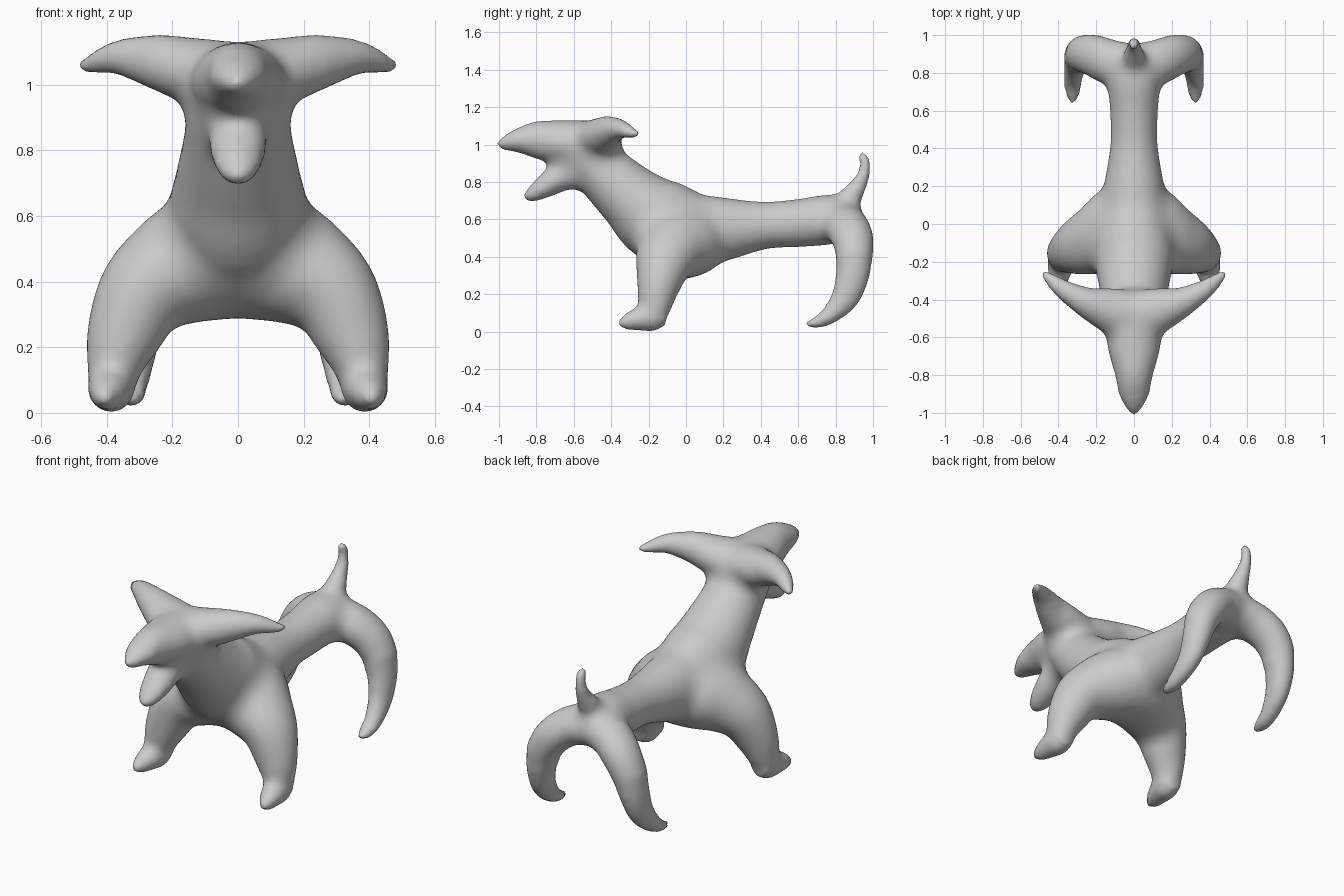
import bpy
import bmesh
import math
from mathutils import Vector

cube = bpy.data.objects.get("Cube")
if cube:
    bpy.data.objects.remove(cube, do_unlink=True)

X, Y, Z = Vector((1, 0, 0)), Vector((0, 1, 0)), Vector((0, 0, 1))
SIDES, STEPS = 24, 5
bm = bmesh.new()


def spline(pts):
    """Smooth interpolation of (x, y, z, half_a, half_b) sections."""
    p = [Vector(q) for q in pts]
    p = [2 * p[0] - p[1]] + p + [2 * p[-1] - p[-2]]
    out = []
    for a, b, c, d in zip(p, p[1:], p[2:], p[3:]):
        for i in range(STEPS):
            t = i / STEPS
            out.append(b + (c - a) * (t / 2) + (2 * a - 5 * b + 4 * c - d) * (t * t / 2)
                       + (3 * b - a - 3 * c + d) * (t ** 3 / 2))
    return out + [p[-2]]


def limb(pts, axis, mirror=False):
    """Loft ellipses along a path; half_a lies on the axis, half_b across it."""
    secs = spline(pts)
    for side in ((1, -1) if mirror else (1,)):
        rings = []
        for i, s in enumerate(secs):
            tangent = (secs[min(i + 1, len(secs) - 1)] - secs[max(i - 1, 0)]).to_3d()
            across = tangent.cross(axis).normalized()
            along = across.cross(tangent).normalized()
            ring = []
            for k in range(SIDES):
                a = math.tau * k / SIDES
                co = s.to_3d() + along * (s[3] * math.cos(a)) + across * (s[4] * math.sin(a))
                co.x *= side
                ring.append(bm.verts.new(co))
            rings.append(ring)
        faces = [bm.faces.new(rings[0]), bm.faces.new(rings[-1][::-1])]
        for r, q in zip(rings, rings[1:]):
            for k in range(SIDES):
                n = (k + 1) % SIDES
                faces.append(bm.faces.new((r[n], r[k], q[k], q[n])))
        bmesh.ops.recalc_face_normals(bm, faces=faces)


# Trunk and neck
limb([(0, .93, .58, .1, .07), (0, .8, .6, .14, .13), (0, .6, .58, .127, .128),
      (0, .42, .568, .125, .127), (0, .2, .548, .16, .172), (0, .03, .54, .19, .21),
      (0, -.15, .6, .215, .225), (0, -.3, .72, .19, .18), (0, -.43, .84, .165, .155),
      (0, -.54, .95, .15, .13), (0, -.62, 1, .1, .08)], X)
# Snout
limb([(0, -.45, .99, .16, .14), (0, -.65, 1.01, .14, .12), (0, -.8, 1.025, .1, .1),
      (0, -.9, 1.02, .08, .065), (0, -.97, 1.005, .045, .038), (0, -1.008, .995, .018, .016)], X)
# Lower jaw
limb([(0, -.5, .86, .1, .1), (0, -.64, .845, .09, .09), (0, -.74, .785, .082, .066),
      (0, -.82, .735, .058, .042), (0, -.862, .714, .022, .018)], X)
# Ears
limb([(0, -.5, 1.01, .12, .15), (.15, -.45, 1.045, .1, .115), (.25, -.415, 1.07, .084, .082),
      (.36, -.355, 1.083, .055, .055), (.44, -.295, 1.065, .032, .035),
      (.487, -.252, 1.055, .014, .014)], Z, True)
# Front legs
limb([(0, -.01, .5, .25, .21), (.1, -.045, .475, .235, .2), (.2, -.085, .43, .19, .175),
      (.29, -.12, .36, .152, .142), (.35, -.15, .23, .112, .114), (.376, -.165, .14, .09, .086),
      (.383, -.17, .08, .07, .072)], Y, True)
# Front feet
limb([(.383, -.11, .08, .05, .05), (.385, -.18, .08, .072, .079), (.395, -.26, .066, .062, .062),
      (.405, -.32, .05, .042, .042), (.41, -.364, .042, .016, .016)], X, True)
# Hips
limb([(0, .83, .59, .12, .11), (.12, .855, .565, .12, .105), (.21, .89, .5, .112, .1),
      (.268, .9, .41, .1, .092), (.285, .89, .33, .09, .08)], Y, True)
# Hind legs
limb([(.27, .9, .42, .09, .1), (.295, .89, .3, .075, .09), (.31, .85, .18, .06, .075),
      (.322, .77, .09, .05, .05), (.325, .7, .05, .042, .032), (.325, .642, .037, .02, .015)],
     X, True)
# Tail
limb([(0, .84, .66, .08, .08), (0, .895, .74, .056, .056), (0, .942, .82, .037, .037),
      (0, .958, .88, .031, .031), (0, .95, .93, .028, .026), (0, .925, .952, .016, .016)], X)

mesh = bpy.data.meshes.new("animal_body")
bm.to_mesh(mesh)
bm.free()
body = bpy.data.objects.new("animal_body", mesh)
bpy.context.collection.objects.link(body)

# Fuse the limbs into one skin
remesh = body.modifiers.new("fuse", 'REMESH')
remesh.mode = 'VOXEL'
remesh.voxel_size = .016
fused = bpy.data.meshes.new_from_object(body.evaluated_get(bpy.context.evaluated_depsgraph_get()))
body.modifiers.clear()
body.data = fused

# Fill the creases between limbs, then relax lightly
bm = bmesh.new()
bm.from_mesh(fused)
around = [(v, [e.other_vert(v) for e in v.link_edges]) for v in bm.verts]
FILL, RELAX = 110, 4
for step in range(FILL + RELAX):
    bm.normal_update()
    moves = []
    for v, near in around:
        d = sum((n.co for n in near), Vector()) / len(near) - v.co
        out = d.dot(v.normal)
        keep = step >= FILL or out > 0
        moves.append(d * .5 if keep else (d - v.normal * out) * .5)
    for (v, _), d in zip(around, moves):
        v.co += d
for f in bm.faces:
    f.smooth = True
bm.to_mesh(fused)
bm.free()

# Plain grey skin
grey = bpy.data.materials.new("plain_grey")
grey.use_nodes = True
colour = (.6, .6, .6, 1)
grey.diffuse_color = colour
grey.node_tree.nodes["Principled BSDF"].inputs["Base Color"].default_value = colour
fused.materials.clear()
fused.materials.append(grey)
